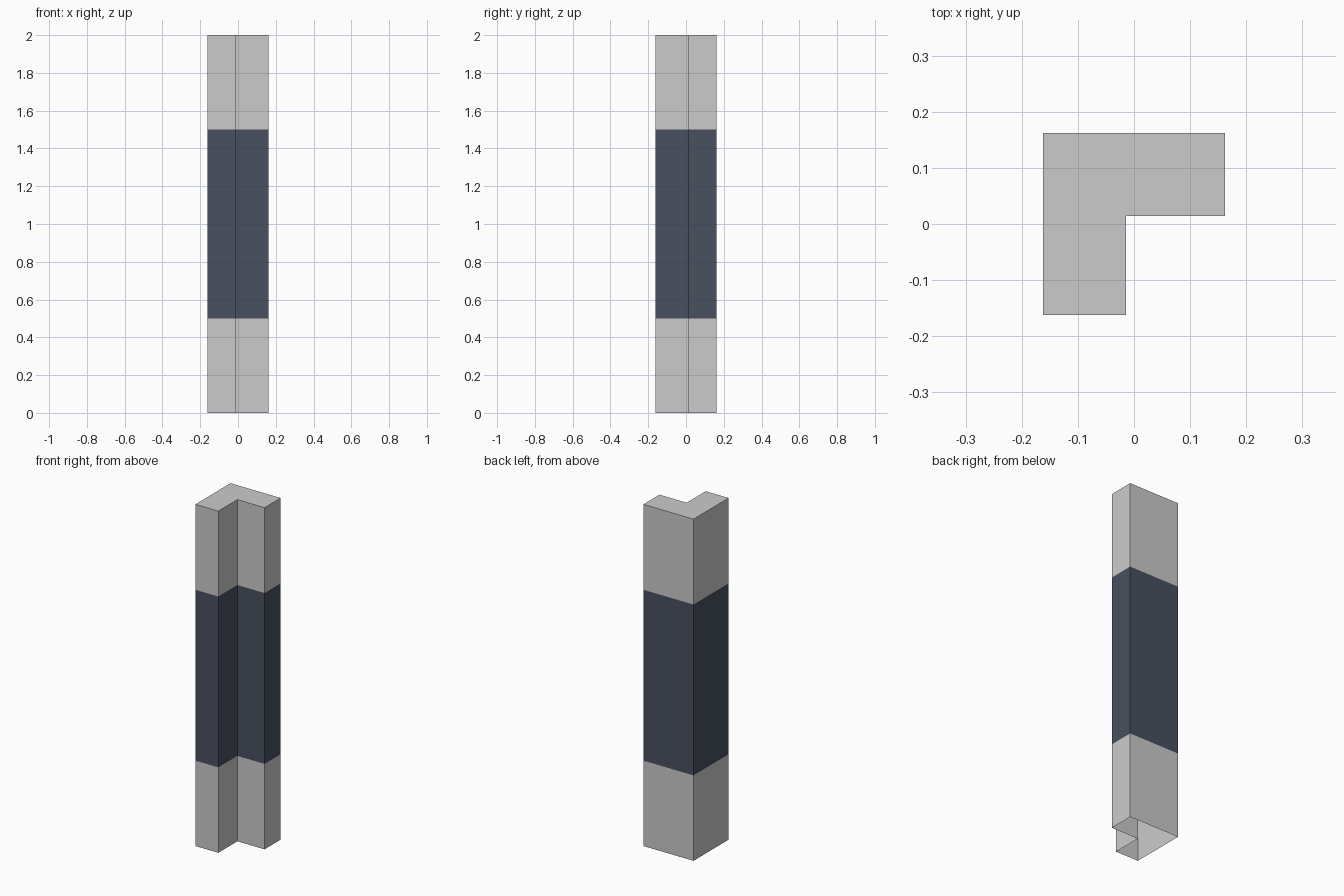
import bpy, bmesh

if "Cube" in bpy.data.objects:
    bpy.data.objects.remove(bpy.data.objects["Cube"])

H = 0.162   # half width of the L
I = 0.014   # inner corner offset
PROFILE = [(-H, -H), (-I, -H), (-I, I), (H, I), (H, H), (-H, H)]


def l_section(name, z0, z1, cap_top=False, material=None):
    """Wall of the L-shaped post between two heights, optionally capped."""
    bm = bmesh.new()
    low = [bm.verts.new((x, y, z0)) for x, y in PROFILE]
    high = [bm.verts.new((x, y, z1)) for x, y in PROFILE]
    n = len(PROFILE)
    for i in range(n):
        j = (i + 1) % n
        bm.faces.new((low[i], low[j], high[j], high[i]))
    if cap_top:
        bm.faces.new(high)
    mesh = bpy.data.meshes.new(name)
    bm.to_mesh(mesh)
    bm.free()
    obj = bpy.data.objects.new(name, mesh)
    bpy.context.collection.objects.link(obj)
    if material:
        mesh.materials.append(material)
    return obj


dark = bpy.data.materials.new("dark_slate")
dark.diffuse_color = (0.065, 0.082, 0.115, 1)
dark.use_nodes = True
dark.node_tree.nodes["Principled BSDF"].inputs["Base Color"].default_value = dark.diffuse_color

# Hollow post: open at the bottom, dark band in the middle, closed on top
l_section("lower_post", 0.0, 0.5)
l_section("middle_band", 0.5, 1.5, material=dark)
l_section("upper_post", 1.5, 2.0, cap_top=True)
